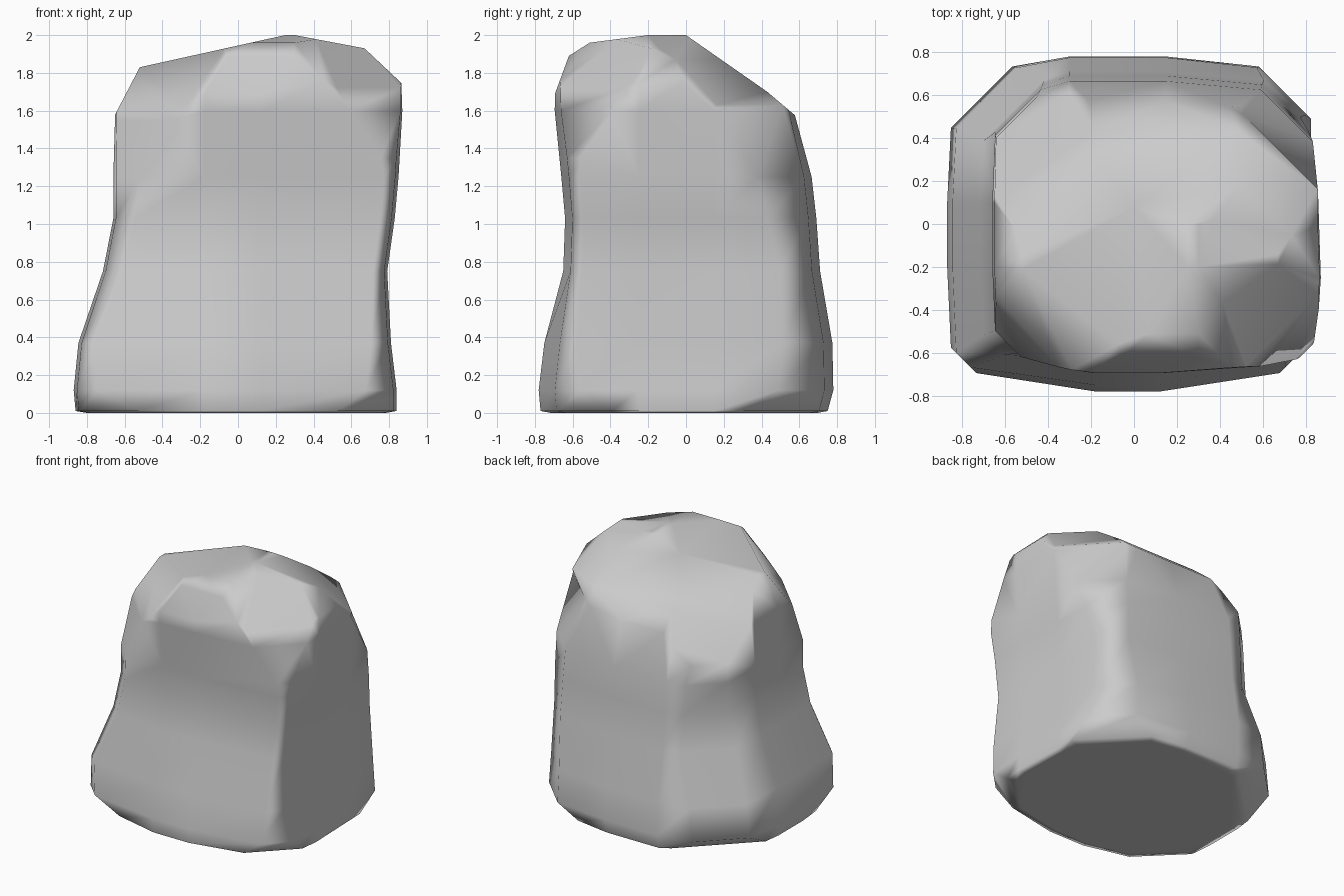
import bpy, bmesh
from math import sqrt
from mathutils import Vector

if "Cube" in bpy.data.objects:
    bpy.data.objects.remove(bpy.data.objects["Cube"])

# Rock cross-sections: z, reach to left, right, front, back,
# then diagonal reach to front-left, front-right, back-left, back-right
LEVELS = [
    (0.01, .86, .84, .77, .75, .86, .86, .76, .80),
    (0.12, .87, .84, .78, .78, 1.01, .97, .92, .93),
    (0.37, .845, .81, .75, .775, 1.01, .97, .90, .92),
    (0.75, .715, .79, .65, .71, .86, .94, .77, .90),
    (1.03, .66, .83, .64, .69, .81, .98, .76, .88),
    (1.25, .66, .85, .66, .665, .81, 1.01, .75, .86),
    (1.60, .65, .87, .695, .57, .79, .97, .72, .80),
    (2.15, .62, .85, .69, .52, .75, .90, .68, .74),
]


def corner(z, xr, yr, s, sx, sy):
    """Two points where a diagonal chamfer meets the sides."""
    x, y = xr * .98, yr * (.94 if sy > 0 or z > .5 else .89)
    total = min(s * sqrt(2), x + y - .06)
    return [Vector((sx * x, sy * (total - x))), Vector((sx * (total - y), sy * y))]


def ring(level):
    z, l, r, f, b, fl, fr, bl, br = level
    pts = [Vector((-.18, -f)), Vector((.12, -f))]
    pts += corner(z, r, f, fr, 1, -1)[::-1]
    pts += [Vector((r, -.25)), Vector((r * .985, .15))]
    pts += corner(z, r, b, br, 1, 1)
    pts += [Vector((.15, b)), Vector((-.3, b))]
    pts += corner(z, l, b, bl, -1, 1)[::-1]
    pts += [Vector((-l, .1)), Vector((-l, -.2))]
    pts += corner(z, l, f, fl, -1, -1)
    return [(p.x, p.y, z) for p in pts]


# Loft the body
bm = bmesh.new()
rings = [[bm.verts.new(p) for p in ring(lv)] for lv in LEVELS]
n = len(rings[0])
for a, b in zip(rings, rings[1:]):
    for i in range(n):
        j = (i + 1) % n
        bm.faces.new((a[i], a[j], b[j], b[i]))
bm.faces.new(rings[-1])

# Flat underside with a narrow rim so it shades evenly
inner = [bm.verts.new((v.co.x * .93, v.co.y * .93, 0)) for v in rings[0]]
for i in range(n):
    j = (i + 1) % n
    bm.faces.new((inner[i], inner[j], rings[0][j], rings[0][i]))
bm.faces.new(inner[::-1])


def chip(direction, p, q):
    """Slice off the top along the slope through two (reach, z) points."""
    d = Vector((*direction, 0)).normalized()
    normal = d * (p[1] - q[1]) + Vector((0, 0, q[0] - p[0]))
    bmesh.ops.bisect_plane(bm, geom=bm.verts[:] + bm.edges[:] + bm.faces[:],
                           plane_co=d * p[0] + Vector((0, 0, p[1])),
                           plane_no=normal.normalized(), clear_outer=True)
    rim = [e for e in bm.edges if e.is_boundary]
    if rim:
        bmesh.ops.holes_fill(bm, edges=rim, sides=0)


# Chips that form the uneven crown: direction, then slope profile
CHIPS = [
    ((1, 0), [(0, 2.0), (.3, 2.0), (.67, 1.93), (.84, 1.77)]),
    ((-1, 0), [(-.25, 2.0), (.52, 1.83), (.64, 1.60)]),
    ((0, 1), [(0, 2.0), (.43, 1.70), (.56, 1.59)]),
    ((0, -1), [(.2, 2.0), (.51, 1.96), (.62, 1.89), (.69, 1.70)]),
    ((-1, -1), [(.54, 1.80), (.72, 1.55), (.82, 1.20)]),
    ((1, 1), [(.25, 2.0), (.48, 1.87), (.72, 1.63), (.86, 1.25)]),
    ((1, -1), [(.55, 1.98), (.84, 1.72), (1.0, 1.30)]),
    ((-1, 1), [(.10, 1.92), (.37, 1.77), (.75, 1.38)]),
]
for direction, profile in CHIPS:
    for p, q in zip(profile, profile[1:]):
        chip(direction, p, q)

# Tidy slivers and shade softly, large faces staying flat
bmesh.ops.remove_doubles(bm, verts=bm.verts[:], dist=.03)
bmesh.ops.triangulate(bm, faces=[f for f in bm.faces if len(f.verts) > 4])
bmesh.ops.recalc_face_normals(bm, faces=bm.faces[:])
mesh = bpy.data.meshes.new("rock")
bm.to_mesh(mesh)
bm.free()
for poly in mesh.polygons:
    poly.use_smooth = True
rock = bpy.data.objects.new("rock", mesh)
bpy.context.collection.objects.link(rock)
rock.modifiers.new("flat_faces", "WEIGHTED_NORMAL").weight = 60
